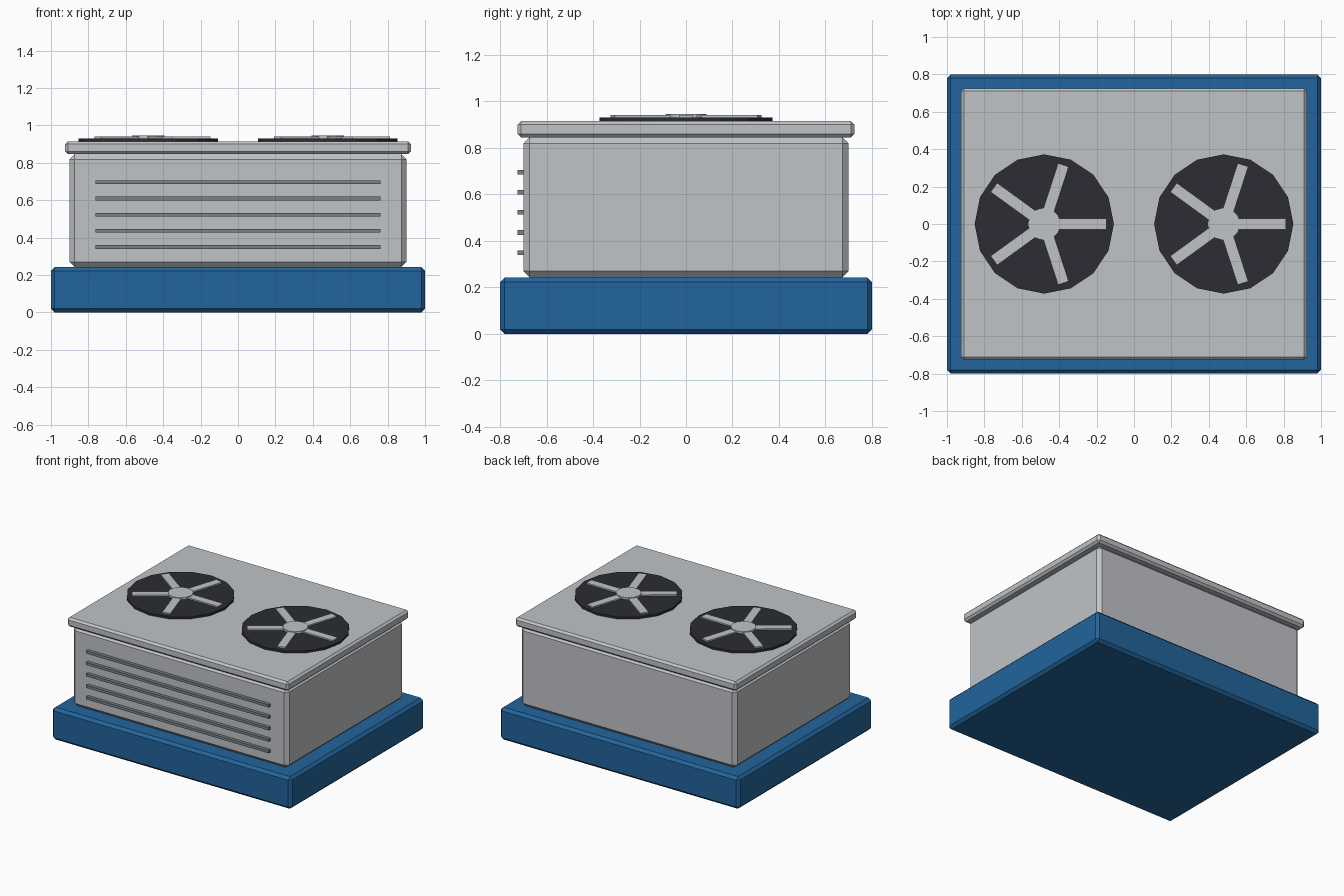
import bpy
from math import cos, sin, tau

cube = bpy.data.objects.get("Cube")
if cube:
    bpy.data.objects.remove(cube, do_unlink=True)


def material(name, rgb):
    m = bpy.data.materials.new(name)
    m.use_nodes = True
    m.diffuse_color = (*rgb, 1)
    m.node_tree.nodes["Principled BSDF"].inputs["Base Color"].default_value = (*rgb, 1)
    return m


blue = material("blue", (0.016, 0.13, 0.332))
light_grey = material("light grey", (0.53, 0.55, 0.575))
slate = material("slate grey", (0.19, 0.225, 0.25))
charcoal = material("charcoal", (0.025, 0.025, 0.034))


def box(name, size, center, mat, bevel=0, turn=0):
    bpy.ops.mesh.primitive_cube_add(size=1, location=center, rotation=(0, 0, turn))
    ob = bpy.context.object
    ob.name = name
    ob.scale = size
    bpy.ops.object.transform_apply(location=False, rotation=False, scale=True)
    ob.data.materials.append(mat)
    if bevel:
        mod = ob.modifiers.new("chamfer", "BEVEL")
        mod.width = bevel
        mod.segments = 1
    return ob


def disc(name, radius, sides, bottom, top, x, mat):
    bpy.ops.mesh.primitive_cylinder_add(vertices=sides, radius=radius, depth=top - bottom,
                                        location=(x, 0, (top + bottom) / 2))
    ob = bpy.context.object
    ob.name = name
    ob.data.materials.append(mat)


# Base, cabinet and lid
box("base_plinth", (2, 1.6, 0.243), (0, 0, 0.1215), blue, 0.02)
box("cabinet", (1.8, 1.4, 0.603), (0, 0, 0.5445), light_grey, 0.027)
box("lid", (1.85, 1.45, 0.069), (0, 0, 0.8805), light_grey, 0.015)

# Front louvres
for i in range(5):
    box(f"louvre_{i + 1}", (1.526, 0.03, 0.02), (0, -0.71, 0.35 + 0.0865 * i), slate)

# Roof fans: dark disc, hub and five blades
for side, x in (("right", -0.48), ("left", 0.48)):
    disc(f"{side}_fan_disc", 0.372, 16, 0.91, 0.931, x, charcoal)
    disc(f"{side}_fan_hub", 0.088, 12, 0.925, 0.946, x, light_grey)
    for i in range(5):
        a = tau * i / 5
        box(f"{side}_fan_blade_{i + 1}", (0.275, 0.06, 0.012),
            (x + 0.195 * cos(a), 0.195 * sin(a), 0.935), light_grey, turn=a)
